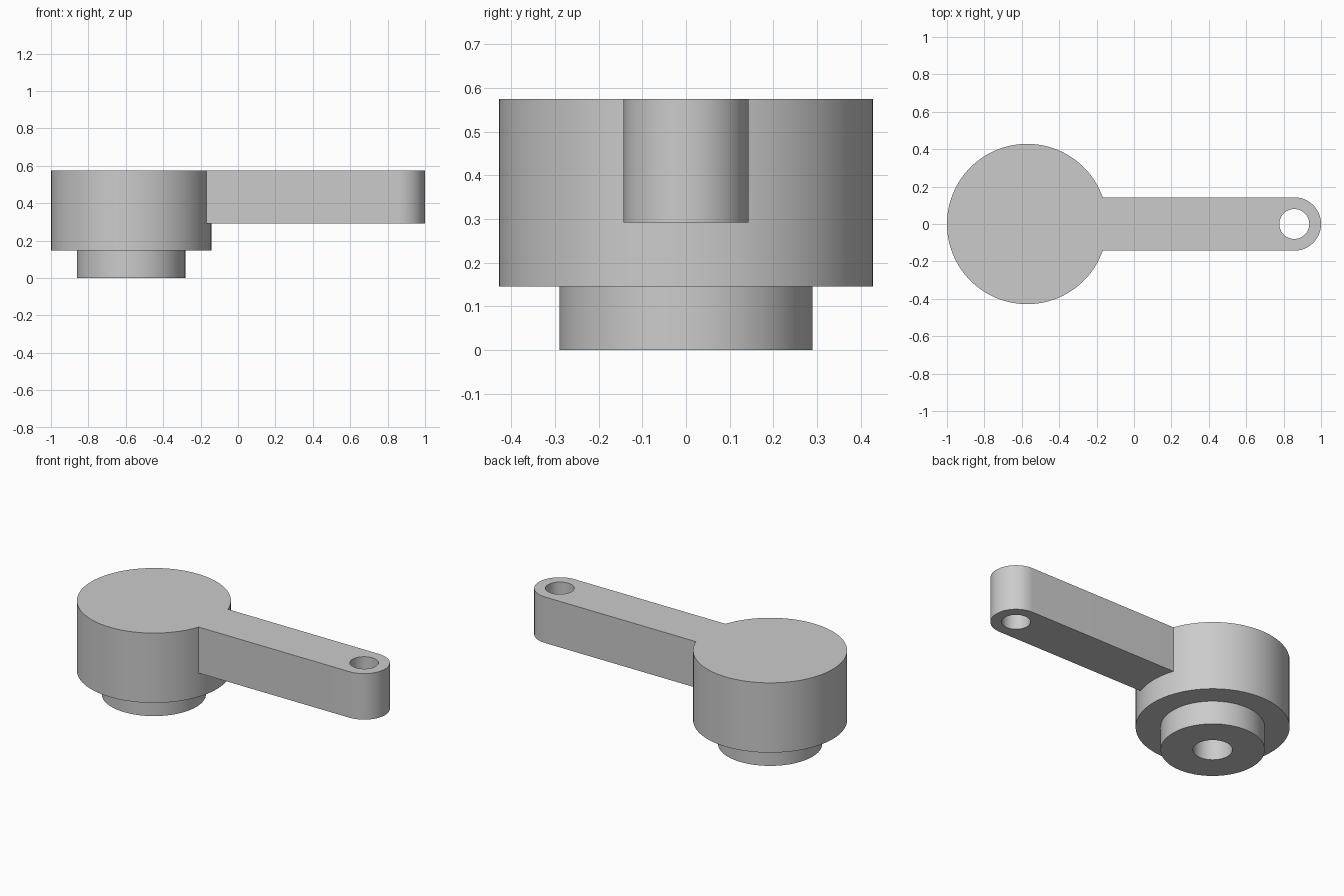
import bpy, bmesh, math

cube = bpy.data.objects.get("Cube")
if cube:
    bpy.data.objects.remove(cube, do_unlink=True)

U = 2 / 14                   # module: one fourteenth of the full length
HUB_X = -1 + 3 * U           # hub axis
EYE_X = 1 - U                # axis of the hole at the arm tip
TOP = 4 * U + 0.003

grey = bpy.data.materials.new("light grey")
grey.use_nodes = True
grey.diffuse_color = (0.6, 0.6, 0.6, 1)
grey.node_tree.nodes["Principled BSDF"].inputs["Base Color"].default_value = (0.6, 0.6, 0.6, 1)


def add_object(name, bm):
    bmesh.ops.recalc_face_normals(bm, faces=bm.faces)
    mesh = bpy.data.meshes.new(name)
    bm.to_mesh(mesh)
    bm.free()
    mesh.materials.append(grey)
    obj = bpy.data.objects.new(name, mesh)
    bpy.context.collection.objects.link(obj)
    return obj


def prism(name, outline, z0, z1):
    """Extrude a flat outline from z0 to z1."""
    bm = bmesh.new()
    face = bm.faces.new([bm.verts.new((x, y, z0)) for x, y in outline])
    out = bmesh.ops.extrude_face_region(bm, geom=[face])
    for v in out["geom"]:
        if isinstance(v, bmesh.types.BMVert):
            v.co.z = z1
    return add_object(name, bm)


def arc(cx, r, start, end, n):
    return [(cx + r * math.cos(start + (end - start) * i / n),
             r * math.sin(start + (end - start) * i / n)) for i in range(n + 1)]


def lathe(name, profile, cx, steps=96):
    """Revolve a (radius, height) profile around a vertical axis."""
    bm = bmesh.new()
    verts = [bm.verts.new((cx + r, 0, z)) for r, z in profile]
    edges = [bm.edges.new(pair) for pair in zip(verts, verts[1:])]
    bmesh.ops.spin(bm, geom=verts + edges, cent=(cx, 0, 0), axis=(0, 0, 1),
                   angle=math.tau, steps=steps, use_duplicate=False)
    bmesh.ops.remove_doubles(bm, verts=bm.verts, dist=1e-5)
    bmesh.ops.dissolve_limit(bm, angle_limit=0.001, verts=bm.verts, edges=bm.edges)
    return add_object(name, bm)


def boolean(target, tool, operation):
    mod = target.modifiers.new(operation.title(), "BOOLEAN")
    mod.operation, mod.object, mod.solver = operation, tool, "EXACT"
    bpy.context.view_layer.objects.active = target
    bpy.ops.object.modifier_apply(modifier=mod.name)
    bpy.data.objects.remove(tool, do_unlink=True)


# Hub with its lower boss and a blind bore from below
BORE = 0.11
crank = lathe("crank_lever", [(0, 3 * U), (BORE, 3 * U), (BORE, 0), (2.03 * U, 0),
                              (2.03 * U, U + 0.003), (3 * U, U + 0.003),
                              (3 * U, TOP), (0, TOP)], HUB_X)

# Arm with a rounded tip, joined to the hub
tip = arc(EYE_X, U, -math.pi / 2, math.pi / 2, 40)
arm = prism("arm", [(HUB_X + 2 * U, -U)] + tip + [(HUB_X + 2 * U, U)], 2 * U + 0.006, TOP)
boolean(crank, arm, "UNION")

# Through hole in the arm tip
hole = prism("eye_cutter", arc(EYE_X, 0.08, 0, math.tau, 48)[:-1], 0, 1)
hole.hide_render = True
boolean(crank, hole, "DIFFERENCE")

bpy.ops.object.select_all(action="DESELECT")
crank.select_set(True)
bpy.context.view_layer.objects.active = crank
bpy.ops.object.shade_smooth_by_angle(angle=math.radians(30))
